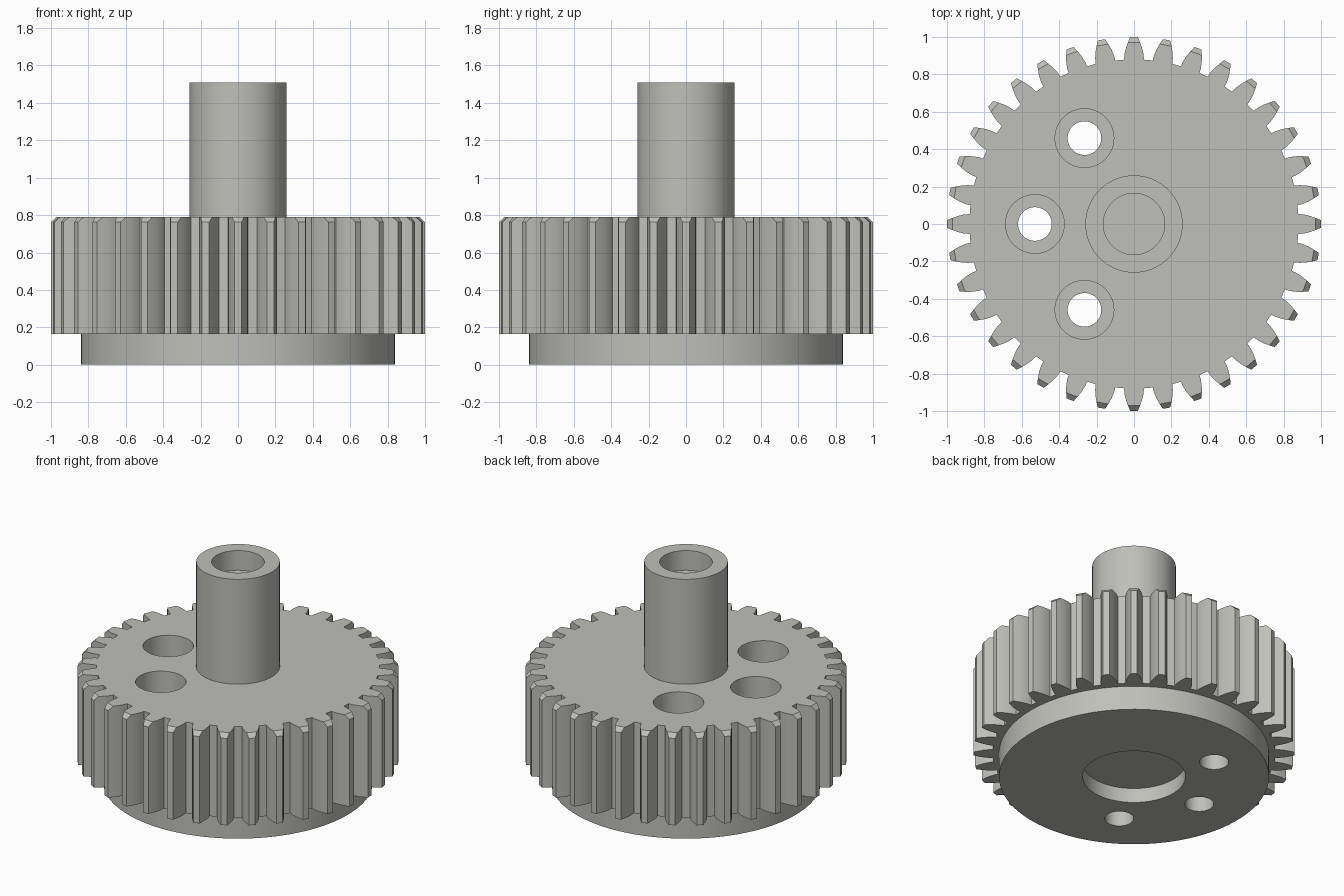
import bpy, bmesh, math

if "Cube" in bpy.data.objects:
    bpy.data.objects.remove(bpy.data.objects["Cube"])

TEETH = 36
Z0, Z1, TOP = 0.165, 0.79, 1.51      # gear underside, gear top face, shaft top
CH = 0.028                           # tip chamfer

metal = bpy.data.materials.new("light_grey_metal")
metal.diffuse_color = (0.52, 0.52, 0.49, 1)
metal.use_nodes = True
metal.node_tree.nodes["Principled BSDF"].inputs["Base Color"].default_value = metal.diffuse_color


def add_object(name, bm):
    bmesh.ops.recalc_face_normals(bm, faces=bm.faces[:])
    mesh = bpy.data.meshes.new(name)
    bm.to_mesh(mesh)
    bm.free()
    mesh.materials.append(metal)
    ob = bpy.data.objects.new(name, mesh)
    bpy.context.collection.objects.link(ob)
    return ob


def cylinder(name, r, z_lo, z_hi, x=0, y=0, seg=96):
    bm = bmesh.new()
    bmesh.ops.create_cone(bm, cap_ends=True, segments=seg, radius1=r, radius2=r,
                          depth=z_hi - z_lo)
    bmesh.ops.translate(bm, verts=bm.verts[:], vec=(x, y, (z_lo + z_hi) / 2))
    return add_object(name, bm)


# Toothed wheel: (radius, half width) of a flank, root to tip
flank = [(0.880, 0.053), (0.910, 0.0505), (0.942, 0.043), (1 - CH, 0.032), (1.0, 0.020)]


def tooth_ring(bm, z, chamfered):
    ring = []
    pts = flank[:-1] + [flank[-2]] if chamfered else flank
    outline = [(r, -w) for r, w in pts] + [(r, w) for r, w in reversed(pts)]
    for i in range(TEETH):
        a = 2 * math.pi * i / TEETH
        c, s = math.cos(a), math.sin(a)
        for r, w in outline:
            u = math.sqrt(r * r - w * w)
            ring.append(bm.verts.new((u * c - w * s, u * s + w * c, z)))
    return ring


bm = bmesh.new()
rings = [tooth_ring(bm, Z0, False), tooth_ring(bm, Z1 - CH, False), tooth_ring(bm, Z1, True)]
n = len(rings[0])
for lo, hi in zip(rings, rings[1:]):
    for i in range(n):
        j = (i + 1) % n
        bm.faces.new((lo[i], lo[j], hi[j], hi[i]))
bm.faces.new(rings[0][::-1])
bm.faces.new(rings[2])
bmesh.ops.remove_doubles(bm, verts=bm.verts[:], dist=1e-5)
gear = add_object("gear", bm)

# Base disc and shaft are joined on, then the bores are cut
steps = [
    (cylinder("base_disc", 0.84, 0.0, 0.3, seg=128), 'UNION'),
    (cylinder("shaft", 0.26, 0.5, TOP), 'UNION'),
    (cylinder("shaft_bore", 0.164, TOP - 0.135, TOP + 0.1, seg=64), 'DIFFERENCE'),
    (cylinder("base_recess", 0.32, -0.1, 0.1), 'DIFFERENCE'),
]
for deg in (120, 180, 240):
    x, y = 0.53 * math.cos(math.radians(deg)), 0.53 * math.sin(math.radians(deg))
    steps.append((cylinder("screw_hole", 0.09, -0.1, 1.0, x, y, 48), 'DIFFERENCE'))
    steps.append((cylinder("counterbore", 0.157, 0.40, 1.0, x, y, 64), 'DIFFERENCE'))

for helper, op in steps:
    mod = gear.modifiers.new(helper.name, 'BOOLEAN')
    mod.operation, mod.object, mod.solver = op, helper, 'EXACT'

# Bake the joined solid and drop the helpers
dg = bpy.context.evaluated_depsgraph_get()
solid = bpy.data.meshes.new_from_object(gear.evaluated_get(dg))
gear.modifiers.clear()
gear.data = solid
solid.materials.clear()
solid.materials.append(metal)
for p in solid.polygons:
    p.material_index = 0
for helper, _ in steps:
    bpy.data.objects.remove(helper, do_unlink=True)

# Smooth round walls, sharp edges
bpy.ops.object.select_all(action='DESELECT')
gear.select_set(True)
bpy.context.view_layer.objects.active = gear
bpy.ops.object.shade_smooth_by_angle(angle=math.radians(20))
